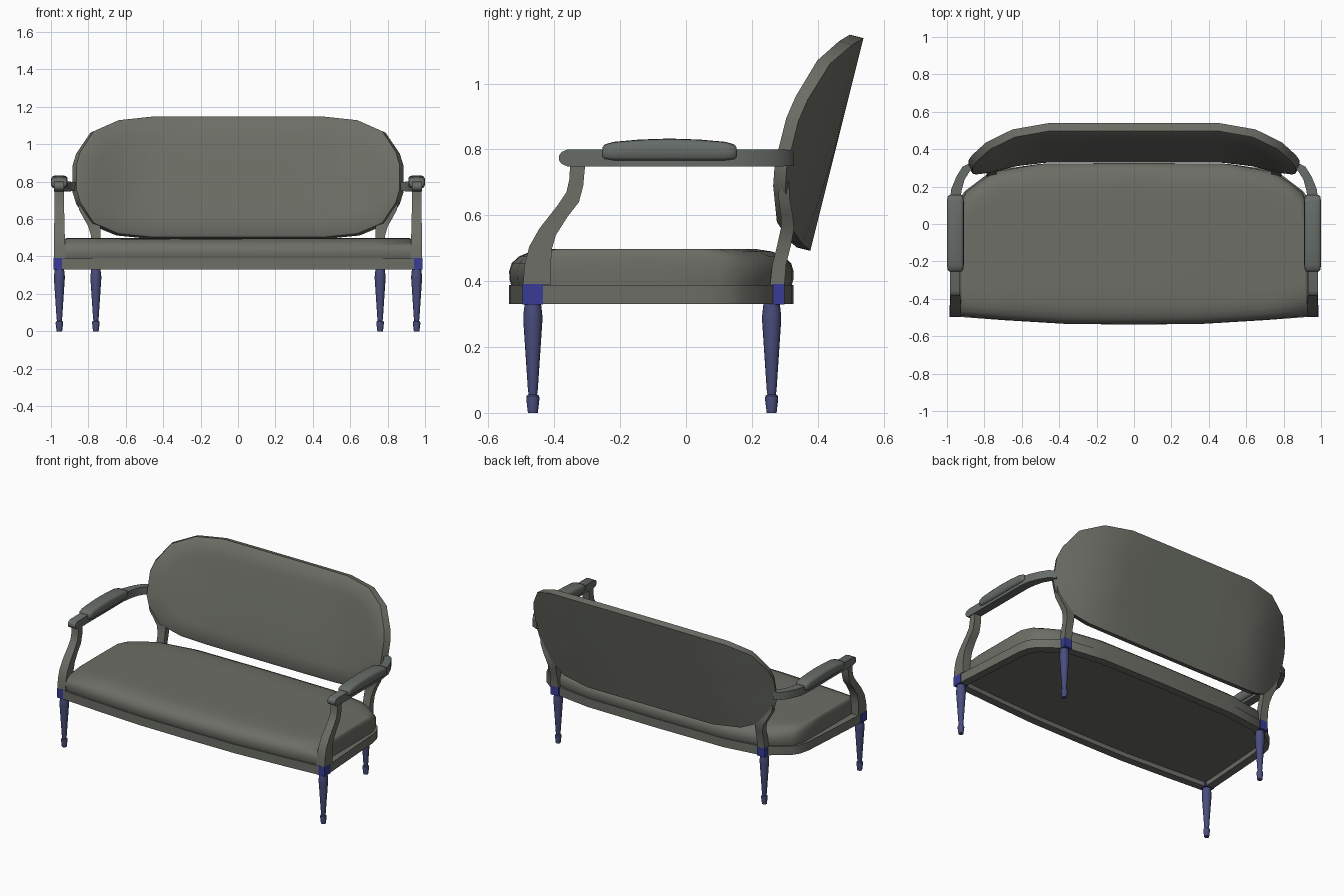
import bpy, bmesh, math
from mathutils import Vector

if "Cube" in bpy.data.objects:
    bpy.data.objects.remove(bpy.data.objects["Cube"])


def material(name, r, g, b):
    m = bpy.data.materials.new(name)
    m.diffuse_color = (r, g, b, 1)
    m.use_nodes = True
    m.node_tree.nodes["Principled BSDF"].inputs["Base Color"].default_value = m.diffuse_color
    return m


leg_blue = material("leg_blue", 0.066, 0.074, 0.20)
block_blue = material("block_blue", 0.04, 0.045, 0.30)
body = material("body_grey", 0.150, 0.157, 0.132)
pad_grey = material("pad_grey", 0.135, 0.150, 0.137)


def loft(name, rings, caps=True, closed=False, mirror=False, mat=body, angle=35):
    """Skin a list of equal-length point rings into one object."""
    bm = bmesh.new()
    vr = [[bm.verts.new(p) for p in r] for r in rings]
    n = len(vr[0])
    pairs = list(zip(vr, vr[1:])) + ([(vr[-1], vr[0])] if closed else [])
    for a, b in pairs:
        for i in range(n):
            j = (i + 1) % n
            bm.faces.new((a[i], a[j], b[j], b[i]))
    if caps and not closed:
        bm.faces.new(vr[0])
        bm.faces.new(vr[-1])
    bmesh.ops.remove_doubles(bm, verts=bm.verts, dist=1e-5)
    bmesh.ops.recalc_face_normals(bm, faces=bm.faces)
    me = bpy.data.meshes.new(name)
    bm.to_mesh(me)
    bm.free()
    ob = bpy.data.objects.new(name, me)
    bpy.context.collection.objects.link(ob)
    me.materials.append(mat)
    if mirror:
        ob.modifiers.new("mirror", 'MIRROR').use_mirror_merge = False
    bpy.ops.object.select_all(action='DESELECT')
    ob.select_set(True)
    bpy.context.view_layer.objects.active = ob
    bpy.ops.object.shade_smooth_by_angle(angle=math.radians(angle))
    return ob


def both_sides(half):
    """Complete a half outline whose first and last points lie on x = 0."""
    return half + [(-x, y) for x, y in reversed(half[1:-1])]


def inset(outline, d, z, kx=1.0):
    return [(x * (1 - kx * d / 0.93), y * (1 - d / 0.43) - 0.25 * d, z) for x, y in outline]


def rect(cx, cy, z, hx, hy):
    return [(cx - hx, cy - hy, z), (cx + hx, cy - hy, z), (cx + hx, cy + hy, z), (cx - hx, cy + hy, z)]


# turned legs and the square blocks above them
leg_profile = [(0.015, 0), (0.020, 0.042), (0.019, 0.052), (0.013, 0.056), (0.015, 0.07),
               (0.029, 0.28), (0.029, 0.295), (0.025, 0.33)]
for name, x, y in (("front", 0.955, -0.465), ("rear", 0.76, 0.26)):
    rings = [[(x + r * math.cos(k * math.pi / 8), y + r * math.sin(k * math.pi / 8), z)
              for k in range(16)] for r, z in leg_profile]
    loft(name + "_legs", rings, mirror=True, mat=leg_blue)
loft("front_leg_blocks", [rect(0.955, -0.465, z, 0.031, 0.031) for z in (0.329, 0.391)],
     mirror=True, mat=block_blue)
loft("rear_leg_blocks", [rect(0.76, 0.281, z, 0.028, 0.018) for z in (0.329, 0.391)],
     mirror=True, mat=block_blue)

# seat rail ring and underside panel
rail = both_sides([(0, -0.537), (0.35, -0.535), (0.70, -0.514), (0.982, -0.493), (0.982, -0.43),
                   (0.95, 0.06), (0.935, 0.13), (0.905, 0.175), (0.76, 0.285), (0.5, 0.322), (0, 0.327)])
loft("seat_rail", [inset(rail, 0, 0.33), inset(rail, 0, 0.388),
                   inset(rail, 0.05, 0.388), inset(rail, 0.05, 0.33)], closed=True)
loft("seat_underside", [inset(rail, 0.045, 0.36), inset(rail, 0.045, 0.385)])

# padded seat: rolled at front and back, steep at the sides
pad = both_sides([(0, -0.537), (0.35, -0.534), (0.70, -0.512), (0.926, -0.492), (0.932, -0.42),
                  (0.932, -0.1), (0.93, 0.1), (0.90, 0.17), (0.83, 0.225), (0.74, 0.28), (0.5, 0.322), (0, 0.327)])
loft("seat_cushion", [inset(pad, d, z, 0.09) for d, z in
                      ((0.006, 0.388), (0.001, 0.405), (0, 0.43), (0.008, 0.455), (0.03, 0.475),
                       (0.065, 0.49), (0.11, 0.497), (0.2, 0.498))], angle=70)

# curved, leaning oval back: rings shrink towards a horizontal spine
ZC = 0.815
quarter = [(0.885, 0.07), (0.865, 0.135), (0.79, 0.245), (0.65, 0.303), (0.46, 0.322), (0.23, 0.323), (0, 0.323)]
top = quarter + [(-x, z) for x, z in reversed(quarter[:-1])]
oval = top + [(x, -z) for x, z in reversed(top)]


def back_ring(s, depth):
    """Ring shrunk by s, pushed forward by depth along the surface normal."""
    ring = []
    for x, z in oval:
        sx = max(-0.5, min(0.5, x))
        px = x + (sx - x) * s
        pz = ZC + z * (1 - s)
        t = max(0, (abs(px) - 0.45) / 0.435)
        y = 0.377 + 0.25 * (pz - 0.49) - 0.135 * t * t
        n = Vector((-math.copysign(0.62 * t, px), -1, 0.25)).normalized()
        ring.append(Vector((px, y, pz)) + n * depth)
    return ring


back = [(1, 0), (0.75, 0), (0.5, 0), (0.25, 0), (0, 0), (0, 0.044), (0.05, 0.054), (0.15, 0.062),
        (0.2, 0.067), (0.3, 0.07), (0.5, 0.072), (0.75, 0.073), (1, 0.073)]
loft("backrest", [back_ring(s, d) for s, d in back], caps=False, angle=40)

# rear posts rising into the back frame
loft("rear_posts", [rect(x, y, z, hx, hy) for x, y, z, hx, hy in
                    ((0.76, 0.277, 0.388, 0.028, 0.022), (0.76, 0.283, 0.45, 0.026, 0.021),
                     (0.76, 0.298, 0.51, 0.026, 0.021), (0.768, 0.308, 0.56, 0.032, 0.020),
                     (0.795, 0.306, 0.60, 0.028, 0.018), (0.83, 0.298, 0.65, 0.020, 0.017),
                     (0.848, 0.297, 0.72, 0.013, 0.014))], mirror=True)

# swept front arm posts
loft("arm_posts", [[(0.955 - w, f, z), (0.955 + w, f, z), (0.955 + w, b, z2), (0.955 - w, b, z2)]
                   for f, z, b, z2, w in
                   ((-0.495, 0.39, -0.41, 0.39, 0.03), (-0.49, 0.45, -0.41, 0.45, 0.03),
                    (-0.476, 0.505, -0.408, 0.495, 0.029), (-0.445, 0.56, -0.395, 0.54, 0.028),
                    (-0.39, 0.63, -0.36, 0.595, 0.026), (-0.363, 0.67, -0.325, 0.64, 0.025),
                    (-0.354, 0.71, -0.312, 0.69, 0.025), (-0.352, 0.755, -0.306, 0.755, 0.025))], mirror=True)

# arm rails curving in to the back
path = [(0.957, -0.385, 0.008), (0.957, -0.378, 0.018), (0.957, -0.359, 0.026), (0.957, -0.1, 0.026),
        (0.957, 0.12, 0.026), (0.95, 0.18, 0.026), (0.928, 0.245, 0.026), (0.90, 0.29, 0.025),
        (0.865, 0.315, 0.024)]
rings = []
for i, (x, y, h) in enumerate(path):
    a, b = path[max(i - 1, 0)], path[min(i + 1, len(path) - 1)]
    t = Vector((b[0] - a[0], b[1] - a[1])).normalized()
    w = 0.028 if i < 6 else (0.023 if i < 8 else 0.015)
    rings.append([(x + s * w * t.y, y - s * w * t.x, 0.774 + k * h)
                  for s, k in ((-1, -1), (1, -1), (1, 1), (-1, 1))])
loft("arm_rails", rings, mirror=True, mat=pad_grey)

# padded armrests
rings = []
for y, w, lo, hi in ((-0.254, 0.034, 0.775, 0.805), (-0.247, 0.041, 0.769, 0.815), (-0.22, 0.045, 0.765, 0.823),
                     (-0.14, 0.045, 0.764, 0.83), (-0.05, 0.045, 0.764, 0.833), (0.04, 0.045, 0.764, 0.83),
                     (0.12, 0.045, 0.765, 0.823), (0.147, 0.041, 0.769, 0.815), (0.154, 0.034, 0.775, 0.805)):
    ring = []
    for k in range(16):
        c, s = math.cos(k * math.pi / 8), math.sin(k * math.pi / 8)
        ring.append((0.955 + w * math.copysign(abs(c) ** 0.5, c), y,
                     (lo + hi) / 2 + (hi - lo) / 2 * math.copysign(abs(s) ** 0.5, s)))
    rings.append(ring)
loft("arm_pads", rings, mirror=True, mat=pad_grey, angle=50)
